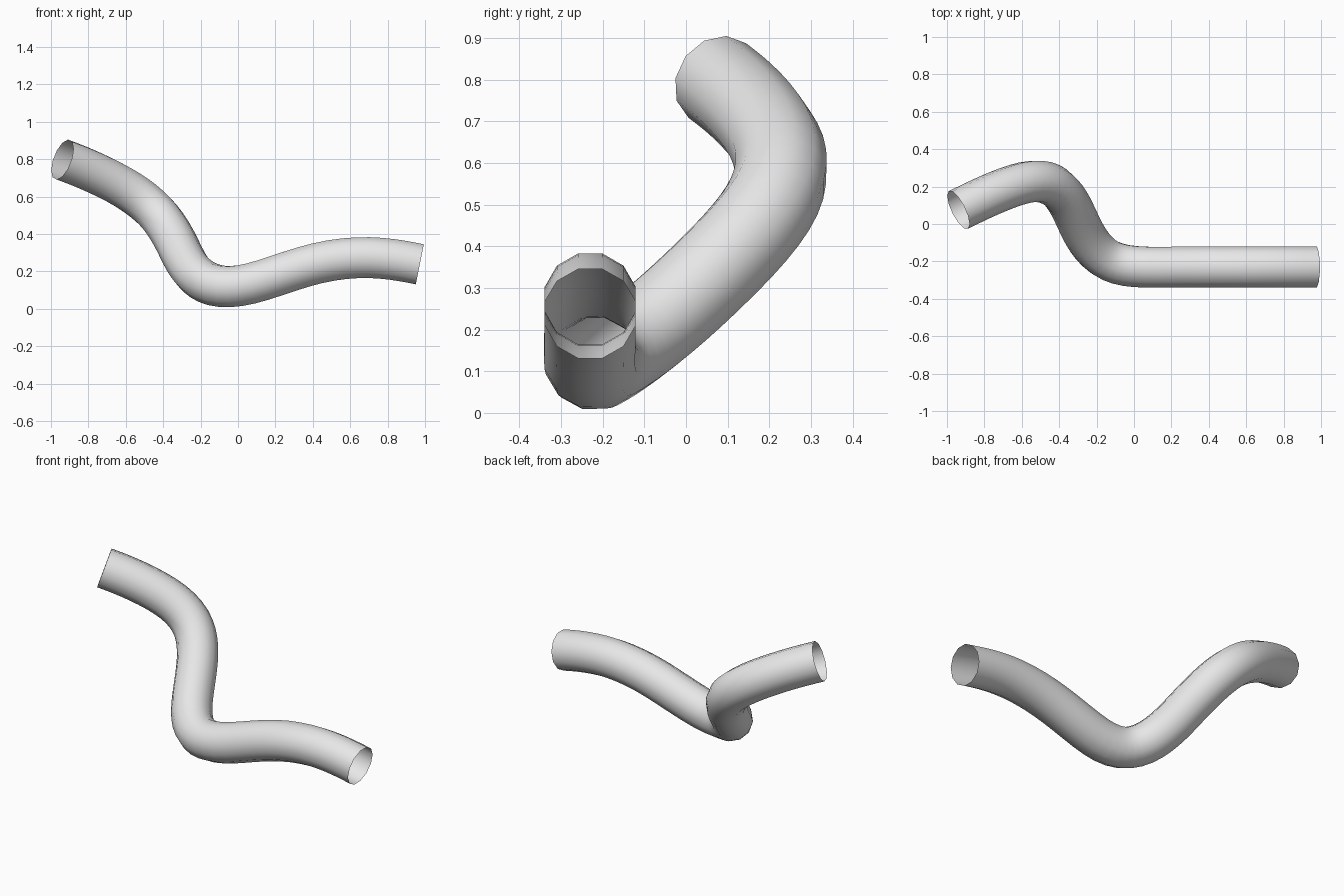
import bpy, bmesh, math
from mathutils import Vector

if "Cube" in bpy.data.objects:
    bpy.data.objects.remove(bpy.data.objects["Cube"])

RADIUS, SIDES, STEPS = 0.113, 12, 3

# Centreline of the bent pipe
path = [Vector(p) for p in (
    (-.939, .075, .798), (-.82, .133, .752), (-.67, .197, .682),
    (-.54, .232, .605), (-.44, .216, .52), (-.372, .152, .43),
    (-.325, .07, .345), (-.282, -.025, .255), (-.222, -.125, .173),
    (-.13, -.202, .123), (0, -.23, .117), (.2, -.23, .175),
    (.42, -.23, .247), (.65, -.23, .277), (.82, -.23, .266),
    (.972, -.23, .238))]


def smooth_path(pts, steps):
    """Curve through the points, with chord-weighted tangents."""
    n = len(pts)
    tang = []
    for i in range(n):
        if 0 < i < n - 1:
            a, b = pts[i] - pts[i - 1], pts[i + 1] - pts[i]
            la, lb = a.length, b.length
            tang.append((a / la * lb + b / lb * la) / (la + lb))
        else:
            tang.append((pts[1] - pts[0] if i == 0 else pts[-1] - pts[-2]).normalized())
    # End directions continue the curvature of the neighbouring span
    tang[0] = 2 * tang[0] - tang[1]
    tang[-1] = 2 * tang[-1] - tang[-2]
    out = []
    for i in range(n - 1):
        p, q = pts[i], pts[i + 1]
        d = (q - p).length
        for k in range(steps):
            t = k / steps
            out.append(p * (2*t**3 - 3*t**2 + 1) + tang[i] * d * (t**3 - 2*t**2 + t)
                       + q * (3*t**2 - 2*t**3) + tang[i + 1] * d * (t**3 - t**2))
    out.append(pts[-1].copy())
    for _ in range(3):
        out = ([out[0]] + [(out[i - 1] + out[i] * 2 + out[i + 1]) / 4
                           for i in range(1, len(out) - 1)] + [out[-1]])
    return out


# Sweep a twelve-sided ring along the path, without twisting
line = smooth_path(path, STEPS)[::-1]
bm = bmesh.new()
up = Vector((0, 0, 1))
rings = []
for i, p in enumerate(line):
    t = (line[min(i + 1, len(line) - 1)] - line[max(i - 1, 0)]).normalized()
    up = (up - t * up.dot(t)).normalized()
    side = t.cross(up)
    ring = []
    for k in range(SIDES):
        a = 2 * math.pi * (k + 0.5) / SIDES
        ring.append(bm.verts.new(p + RADIUS * (up * math.cos(a) + side * math.sin(a))))
    rings.append(ring)
for r0, r1 in zip(rings, rings[1:]):
    for k in range(SIDES):
        j = (k + 1) % SIDES
        f = bm.faces.new((r0[k], r0[j], r1[j], r1[k]))
        f.smooth = True

# Open-ended pipe with outward faces
bm.normal_update()
f = bm.faces[:][0]
if f.normal.dot(f.calc_center_median() - line[0]) < 0:
    bmesh.ops.reverse_faces(bm, faces=bm.faces[:])
mesh = bpy.data.meshes.new("bent_pipe")
bm.to_mesh(mesh)
bm.free()
pipe = bpy.data.objects.new("bent_pipe", mesh)
bpy.context.collection.objects.link(pipe)

grey = bpy.data.materials.new("light_grey")
grey.diffuse_color = (0.8, 0.8, 0.8, 1)
grey.use_nodes = True
grey.node_tree.nodes["Principled BSDF"].inputs["Base Color"].default_value = grey.diffuse_color
mesh.materials.append(grey)
